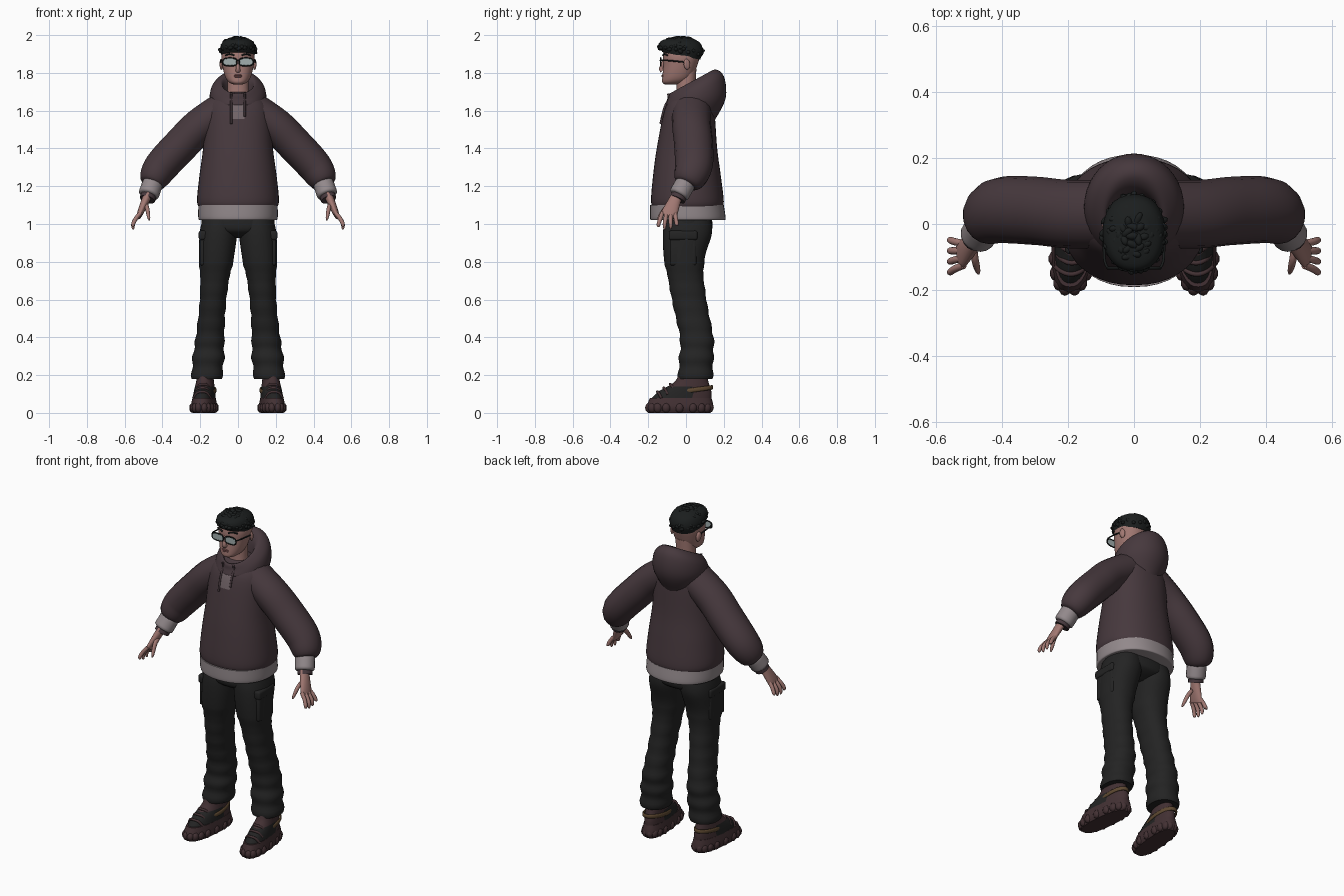
import bpy, bmesh, random
from math import sin, cos, pi, tau, sqrt, copysign, radians
from mathutils import Vector, Matrix, Euler
from mathutils.bvhtree import BVHTree

random.seed(4)
if "Cube" in bpy.data.objects:
    bpy.data.objects.remove(bpy.data.objects["Cube"])


def material(name, red, green, blue):
    mat = bpy.data.materials.new(name)
    mat.use_nodes = True
    colour = (red, green, blue, 1)
    mat.diffuse_color = colour
    mat.node_tree.nodes["Principled BSDF"].inputs["Base Color"].default_value = colour
    return mat


HOODIE = material("dark mauve", .062, .04, .047)
RIB = material("rib grey", .29, .25, .26)
PATCH = material("patch grey", .17, .13, .14)
TROUSER = material("trouser black", .017, .017, .017)
HAIR = material("hair black", .011, .013, .013)
SKIN = material("skin", .36, .19, .17)
LENS = material("lens grey", .36, .43, .43)
SHOE = material("shoe maroon", .055, .03, .033)
TAN = material("shoe tan", .11, .065, .03)
LIPS = material("lip rose", .25, .1, .1)


def finish(name, bm, *mats):
    """Turn a bmesh into a smooth-shaded object."""
    bmesh.ops.recalc_face_normals(bm, faces=bm.faces)
    mesh = bpy.data.meshes.new(name)
    bm.to_mesh(mesh)
    bm.free()
    part = bpy.data.objects.new(name, mesh)
    bpy.context.collection.objects.link(part)
    for mat in mats:
        mesh.materials.append(mat)
    bpy.ops.object.select_all(action='DESELECT')
    part.select_set(True)
    bpy.context.view_layer.objects.active = part
    bpy.ops.object.shade_smooth_by_angle(angle=radians(55))


def smooth(rows, steps):
    """Catmull-Rom interpolation of rows of numbers."""
    result = []
    for i in range(len(rows) - 1):
        four = rows[max(i - 1, 0)], rows[i], rows[i + 1], rows[min(i + 2, len(rows) - 1)]
        for k in range(steps):
            t = k / steps
            result.append([b + t / 2 * (c - a + t * (2 * a - 5 * b + 4 * c - d + t * (3 * (b - c) + d - a)))
                           for a, b, c, d in zip(*four)])
    return result + [rows[-1]]


def squircle(count, power=2.0):
    """Points round a unit circle, squarer as the power rises."""
    def bulge(v):
        return copysign(abs(v) ** (2 / power), v)
    return [(bulge(cos(tau * k / count)), bulge(sin(tau * k / count))) for k in range(count)]


def skin(rings, closed=False):
    bm = bmesh.new()
    loops = [[bm.verts.new(point) for point in ring] for ring in rings]
    for a, b in zip(loops, loops[1:] + loops[:1] if closed else loops[1:]):
        for j in range(len(a)):
            bm.faces.new((a[j - 1], a[j], b[j], b[j - 1]))
    if not closed:
        bm.faces.new(loops[0])
        bm.faces.new(loops[-1])
    return bm


def loft(rows, side=1, steps=5, power=2.2, centre=lambda z, y: 0, lean=lambda t: 0, swell=lambda z: 0):
    """Stack rings given as height, front, back and half width."""
    rows = smooth(rows, steps)
    rings = []
    for i, (z, front, back, width) in enumerate(rows):
        middle, depth = (front + back) / 2, (back - front) / 2 + swell(z)
        tilt = lean(i / (len(rows) - 1)) * depth
        rings.append([(side * (centre(z, middle + v * depth) + u * (width + swell(z))),
                       middle + v * depth, z + v * tilt) for u, v in squircle(40, power)])
    return skin(rings)


def value(rule, t):
    return rule(t) if callable(rule) else rule


def tube(points, radius, flat=1, side=1, steps=4, ref=(0, 1, 0), closed=False):
    """Sweep an ellipse along points; radius and flatness may vary along the way."""
    points = [Vector((side * x, y, z)) for x, y, z in smooth(points, steps)]
    rings, last = [], len(points) - 1
    for i, point in enumerate(points):
        ahead = points[(i + 1) % len(points)] if closed else points[min(i + 1, last)]
        behind = points[i - 1] if closed else points[max(i - 1, 0)]
        along = (ahead - behind).normalized()
        across = Vector(ref)
        across = (across - along * across.dot(along)).normalized()
        r = value(radius, i / last)
        wide = across * r * value(flat, i / last)
        thin = along.cross(across) * r
        rings.append([point + thin * u + wide * v for u, v in squircle(16)])
    return skin(rings, closed)


def blobs(items):
    """Join stretched balls given as place, size and turn."""
    bm = bmesh.new()
    for place, size, turn in items:
        bmesh.ops.create_icosphere(bm, subdivisions=2, radius=1, matrix=Matrix.LocRotScale(
            Vector(place), Euler(turn), Vector(size)))
    return bm


# Hoodie body, hem and hood
body = loft([(1.08, -.17, .19, .2), (1.12, -.185, .2, .217), (1.25, -.175, .185, .205),
             (1.4, -.155, .165, .185), (1.6, -.115, .15, .17), (1.67, -.08, .13, .13),
             (1.7, -.06, .1, .09)])
surface = BVHTree.FromBMesh(body)
finish("hoodie_body", body, HOODIE)
finish("hoodie_hem", loft([(1.02, -.18, .2, .2), (1.03, -.19, .21, .21), (1.1, -.19, .2, .21)]), RIB)
finish("hood", loft([(1.58, -.1, .15, .12), (1.65, -.11, .21, .15), (1.72, -.1, .2, .14),
                     (1.75, -.095, .15, .1), (1.73, -.08, .1, .08), (1.65, -.06, .08, .07)],
                    power=2, lean=lambda t: .85 * sin(2.5 * t) - .3), HOODIE)


def on_chest(x, z, lift):
    """Point just in front of the hoodie body."""
    hit = surface.ray_cast(Vector((x, -1, z)), Vector((0, 1, 0)))[0]
    return x, hit.y - lift, z


# Chest patch and drawstrings draped on the body
bm = bmesh.new()
bmesh.ops.create_grid(bm, x_segments=6, y_segments=8, size=1)
for vert in bm.verts:
    vert.co = on_chest(vert.co.x * .034, 1.6 + vert.co.y * .045, .005)
finish("chest_patch", bm, PATCH)
for name, x, bottom in (("left_drawstring", .036, 1.57), ("right_drawstring", -.036, 1.53)):
    drape = [on_chest(x, bottom + (1.66 - bottom) * k / 5, .006) for k in range(6)]
    finish(name, tube([(x, -.095, 1.69)] + drape[::-1], .006), HOODIE)


def leg_x(z, y):
    return .18 - .08 * z


def leg_swell(z):
    """Thigh panel step above the knee and rumples below it."""
    return .007 if z > .77 else .006 * (1 - z) * sin(70 * z)


def shoe_x(z, y):
    return .177 - .09 * y


for name, side in (("left_", 1), ("right_", -1)):
    # Sleeve and cuff
    finish(name + "sleeve", tube([(.07, .03, 1.61), (.2, .03, 1.52), (.3, .04, 1.42), (.41, .04, 1.3),
                                  (.46, 0, 1.21)], lambda t: .094 - .04 * t ** 8, flat=1.1,
                                 side=side, steps=7), HOODIE)
    finish(name + "cuff", tube([(.45, 0, 1.22), (.475, -.04, 1.15)],
                               lambda t: .055 - .01 * abs(2 * t - 1) ** 8, side=side, steps=8), RIB)
    finish(name + "cuff_lining", tube([(.47, -.03, 1.16), (.48, -.045, 1.13)], .042, side=side), HOODIE)

    # Hand
    finish(name + "palm", tube([(.47, -.04, 1.17), (.5, -.07, 1.1), (.525, -.095, 1.04)],
                               lambda t: .023 - .01 * t * t, flat=lambda t: 1.3 + 2 * t * t, side=side), SKIN)

    def finger_radius(t):
        return .011 * (1 - .7 * t ** 6)

    for i, finger in enumerate(("index", "middle", "ring", "little")):
        root = .022 * i - .125
        end = root + .01 * i - .02
        tip = .97 + .008 * (i - 1.3) ** 2
        finish(name + finger + "_finger", tube([(.515, root, 1.06), (.54, (root + end) / 2, 1.03),
                                                (.555, end, 1), (.555, end, tip)],
                                               finger_radius, side=side), SKIN)
    finish(name + "thumb", tube([(.485, -.075, 1.1), (.48, -.11, 1.08), (.47, -.15, 1.02)],
                                finger_radius, flat=1.2, side=side), SKIN)

    # Trouser leg with thigh pocket
    finish(name + "trouser_leg", loft([(1.04, -.1, .12, .08), (.95, -.115, .13, .092), (.8, -.108, .09, .084),
                                       (.6, -.075, .108, .07), (.4, -.032, .145, .075),
                                       (.3, -.035, .145, .083), (.18, -.042, .14, .08)],
                                      side=side, steps=8, centre=leg_x, swell=leg_swell), TROUSER)
    for part, height, tall, out in (("cargo_pocket", .865, .085, 0), ("pocket_flap", .94, .025, .006)):
        bm = bmesh.new()
        bmesh.ops.create_cube(bm, size=2, matrix=Matrix.LocRotScale(
            Vector((side * (.175 + out), -.015, height)), None, Vector((.027, .07 + out, tall))))
        bmesh.ops.bevel(bm, geom=bm.edges[:], offset=.012, segments=3, profile=.5, affect='EDGES')
        finish(name + part, bm, TROUSER)

    # Chunky shoe: lugged sole, upper, heel band and straps
    finish(name + "sole", loft([(0, -.2, .13, .055), (.03, -.21, .145, .066), (.08, -.19, .135, .058)],
                               side=side, power=2.5, centre=shoe_x), SHOE)
    lugs = []
    for u, v in squircle(18, 2.6):
        y = .16 * v - .035
        lugs.append(((side * (shoe_x(0, y) + .056 * u), y, .027), (.019, .024, .027), (0, 0, 0)))
    finish(name + "sole_lugs", blobs(lugs), SHOE)
    upper = loft([(.06, -.195, .135, .06), (.11, -.15, .135, .055), (.16, -.065, .12, .047),
                  (.2, -.04, .11, .042)], side=side, centre=shoe_x)
    for face in upper.faces:
        spot = face.calc_center_median()
        face.material_index = int(spot.z > .14 or spot.y > .03)
    finish(name + "shoe_upper", upper, TROUSER, SHOE)
    turns = [pi * (k / 8 - .25) for k in range(13)]
    finish(name + "heel_band", tube([(shoe_x(0, .05) + .053 * cos(a), .03 + .108 * sin(a), .12 + .015 * sin(a))
                                     for a in turns], .006, flat=2, side=side, ref=(0, 0, 1)), TAN)
    for i in range(3):
        y, z, reach = .034 * i - .152, .112 + .02 * i, .046 - .003 * i
        strap = [(shoe_x(z, y) + reach * t, y + .022 * t * t, z - .035 * abs(t) ** 3)
                 for t in (k / 3 - 1 for k in range(7))]
        finish(f"{name}strap_{i + 1}", tube(strap, .007, side=side), SHOE)

    # Ear, brow and glasses
    finish(name + "ear", blobs([((side * .088, .005, 1.845), (.009, .018, .03), (.15, 0, side * .3))]), SKIN)
    finish(name + "eyebrow", tube([(.02, -.122, 1.893), (.045, -.114, 1.9), (.066, -.098, 1.893)],
                                  .0045, side=side), HAIR)
    oval = [(side * .043 + .037 * u, -.133, 1.858 + .021 * v) for u, v in squircle(32, 2.8)]
    finish(name + "lens", skin([[(x, y + shift, z) for x, y, z in oval] for shift in (-.002, .002)]), LENS)
    finish(name + "rim", tube(oval, .004, steps=1, closed=True), HAIR)
    finish(name + "temple", tube([(.08, -.132, 1.866), (.09, -.1, 1.866), (.09, .01, 1.855)],
                                 .004, side=side, ref=(0, 0, 1)), HAIR)

# Trouser seat joining the legs
finish("trouser_seat", loft([(.925, -.05, .06, .04), (.95, -.1, .12, .14), (.98, -.12, .14, .19),
                             (1.05, -.115, .135, .19)]), TROUSER)

# Neck, head and face
finish("neck", loft([(1.6, -.055, .065, .065), (1.7, -.05, .05, .057), (1.82, -.05, .055, .055)]), SKIN)
finish("head", loft([(1.738, -.11, -.05, .02), (1.75, -.125, 0, .048), (1.78, -.125, .035, .068),
                     (1.84, -.12, .06, .083), (1.9, -.12, .075, .087), (1.96, -.1, .06, .06)]), SKIN)
finish("nose", tube([(0, -.113, 1.872), (0, -.131, 1.825), (0, -.124, 1.812)],
                    lambda t: .008 + .006 * t), SKIN)
finish("lips", blobs([((0, -.122, z), (.022, .008, .005), (0, 0, 0)) for z in (1.78, 1.787)]), LIPS)
finish("glasses_bridge", tube([(-.008, -.133, 1.863), (0, -.136, 1.866), (.008, -.133, 1.863)], .004), HAIR)

# Hair cap with tousled locks
finish("hair_cap", loft([(1.89, -.125, .075, .087), (1.93, -.143, .09, .094), (1.965, -.128, .075, .08),
                         (1.985, -.08, .03, .045)], lean=lambda t: .2 * (t - 1)), HAIR)
locks = []
for k in range(110):
    rise = (k + .5) / 110
    spread = sqrt(1 - rise * rise)
    x, y = .087 * spread * cos(2.4 * k), .11 * spread * sin(2.4 * k)
    hairline = 1.912 - .16 * y
    locks.append(((x, y - .028, hairline + (1.985 - hairline) * rise),
                  (.012, random.uniform(.016, .024), .011),
                  [random.uniform(-.5, .5), random.uniform(-.5, .5), random.uniform(0, tau)]))
finish("hair_locks", blobs(locks), HAIR)
